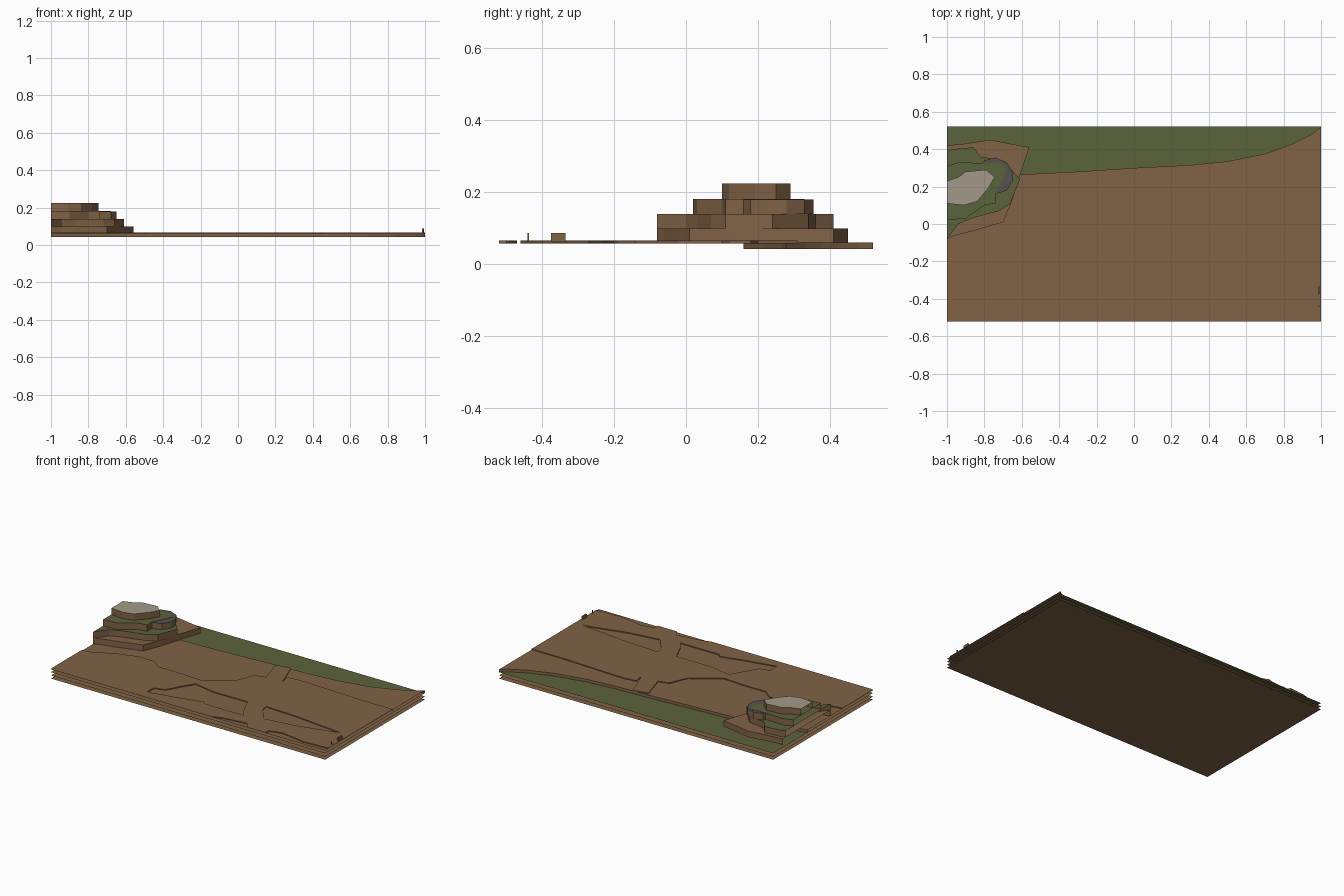
import bpy
import bmesh
from mathutils import Vector
from mathutils.geometry import tessellate_polygon

cube = bpy.data.objects.get("Cube")
if cube:
    bpy.data.objects.remove(cube, do_unlink=True)

HALF_X, HALF_Y = 1.0, 0.52


def material(name, colour):
    mat = bpy.data.materials.new(name)
    mat.use_nodes = True
    mat.diffuse_color = (*colour, 1)
    mat.node_tree.nodes["Principled BSDF"].inputs["Base Color"].default_value = (*colour, 1)
    return mat


soil = material("soil_brown", (.22, .125, .062))
grass = material("grass_green", (.105, .125, .043))
stone = material("pale_stone", (.36, .32, .25))
slate = material("dark_slate", (.095, .085, .08))


def on_border(a, b):
    """True when the edge runs along the outer border of the terrain."""
    for axis, half in ((0, HALF_X), (1, HALF_Y)):
        if abs(a[axis] - b[axis]) < .001 and abs(abs(a[axis]) - half) < .001:
            return True
    return False


def terrace(name, outline, top, drop=0, colour=soil, holes=()):
    """Flat contour sheet with soil walls below it, left open at the border."""
    loops = [[Vector((x, y, top)) for x, y in loop] for loop in (outline, *holes)]
    bm = bmesh.new()
    verts = [bm.verts.new(p) for loop in loops for p in loop]
    for tri in tessellate_polygon(loops):
        face = bm.faces.new([verts[i] for i in tri])
        face.normal_update()
        if face.normal.z < 0:
            face.normal_flip()
    if drop:
        start = 0
        for number, loop in enumerate(loops):
            ring = verts[start:start + len(loop)]
            start += len(loop)
            area = sum(a.x * b.y - b.x * a.y for a, b in zip(loop, loop[1:] + loop[:1]))
            if (area < 0) == (number == 0):
                ring.reverse()
            low = [bm.verts.new(v.co - Vector((0, 0, drop))) for v in ring]
            for i, v in enumerate(ring):
                j = (i + 1) % len(ring)
                if not on_border(v.co, ring[j].co):
                    wall = bm.faces.new((low[i], low[j], ring[j], v))
                    wall.material_index = 1
    mesh = bpy.data.meshes.new(name)
    bm.to_mesh(mesh)
    bm.free()
    mesh.materials.append(colour)
    mesh.materials.append(soil)
    obj = bpy.data.objects.new(name, mesh)
    bpy.context.collection.objects.link(obj)
    return obj


# Full lower sheets
left_front, right_front = (-HALF_X, -HALF_Y), (HALF_X, -HALF_Y)
left_back, right_back = (-HALF_X, HALF_Y), (HALF_X, HALF_Y)
rectangle = [left_front, right_front, right_back, left_back]
terrace("bottom_sheet", rectangle, 0)
terrace("lower_sheet", rectangle, .02)

# Grass lowland behind the long bank
bank = [(-1, .16), (-.8, .22), (-.6, .265), (-.3, .28), (0, .3), (.3, .315),
        (.5, .335), (.7, .375), (.85, .43), (.95, .48), right_back]
terrace("lowland_soil", [left_front, right_front] + bank[::-1], .042)
terrace("lowland_grass", bank + [left_back], .042, colour=grass)
terrace("main_ground", [left_front, right_front] + bank[::-1], .06, .018)

# Raised ground with a causeway and sunken gullies
north_edge = [(-1, -.2), (-.94, -.19), (-.8, -.12), (-.67, -.08), (-.55, -.08),
              (-.49, -.13), (-.32, -.13), (-.18, -.14), (0, -.02), (.05, .1),
              (.12, .12), (.07, .29), (.17, .31), (.24, .12), (.23, .19),
              (.32, .2), (.78, .18), (1, .18)]
south_edge = [right_front, (1, -.49), (.83, -.5), (.66, -.47), (.57, -.49),
              (.57, -.52), (.43, -.52), (.4, -.48), (.24, -.5), (.18, -.52),
              left_front]
west_gully = [(-.34, -.46), (-.14, -.42), (.02, -.38), (.04, -.4), (.32, -.4),
              (.28, -.34), (.23, -.23), (-.02, -.23), (-.17, -.2),
              (-.22, -.28), (-.27, -.37), (-.34, -.39)]
east_gully = [(.36, -.22), (.58, -.23), (.94, -.27), (.66, -.34), (.45, -.37), (.37, -.27)]
terrace("raised_ground", north_edge + south_edge, .066, .008,
        holes=(west_gully, east_gully))

# Stepped hill, open where it meets the border
terrace("hill_base", [
    (-1, .42), (-.9, .43), (-.77, .45), (-.56, .41), (-.61, .26), (-.65, .13),
    (-.7, .01), (-.87, -.04), (-.95, -.06), (-1, -.08)], .099, .039)
terrace("hill_lower_step", [
    (-1, .39), (-.97, .4), (-.86, .41), (-.82, .36), (-.7, .34), (-.61, .24),
    (-.66, .11), (-.72, .07), (-.87, .03), (-.94, 0), (-1, -.08)], .14, .041, grass)
terrace("slate_ledge", [
    (-.82, .3), (-.8, .34), (-.74, .355), (-.68, .33), (-.65, .28), (-.65, .23),
    (-.68, .18), (-.74, .16)], .18, .04, slate)
terrace("hill_upper_step", [
    (-1, .31), (-.94, .33), (-.8, .325), (-.71, .33), (-.68, .29), (-.71, .22),
    (-.74, .17), (-.74, .11), (-.8, .1), (-.9, .03), (-1, .02)], .182, .042, grass)
terrace("hill_summit", [
    (-1, .23), (-.94, .25), (-.9, .28), (-.79, .29), (-.745, .25), (-.78, .19),
    (-.84, .12), (-.91, .1), (-1, .11)], .224, .042, stone)

# Small marker blocks by the edge
terrace("edge_block", [(.985, -.375), (.995, -.375), (.995, -.335), (.985, -.335)], .087, .025)
terrace("edge_post", [(.985, -.44), (.993, -.44), (.993, -.437), (.985, -.437)], .087, .025)
